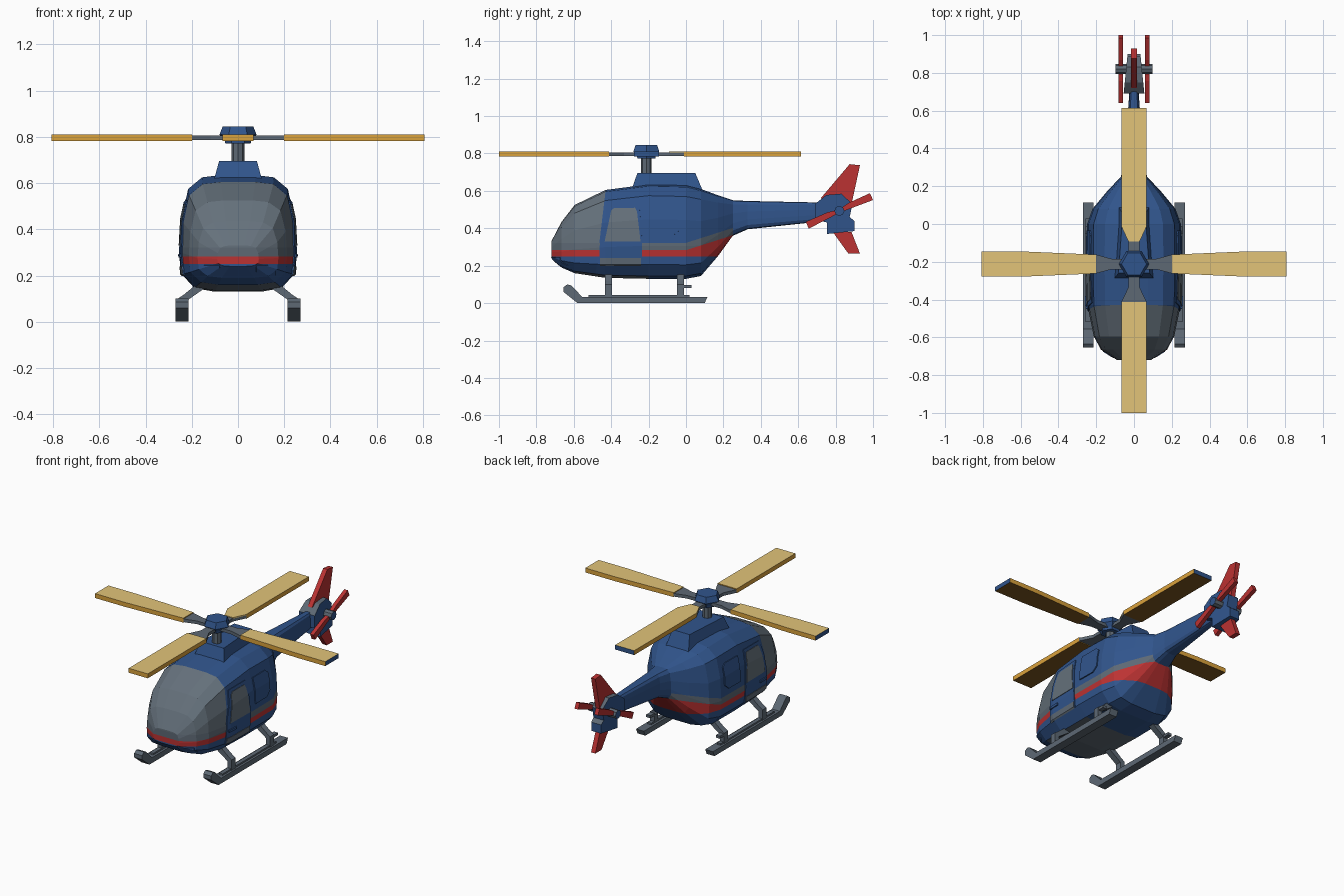
import bpy, bmesh, math
from mathutils import Vector, Matrix

if "Cube" in bpy.data.objects:
    bpy.data.objects.remove(bpy.data.objects["Cube"])


def material(name, r, g, b):
    m = bpy.data.materials.new(name)
    m.diffuse_color = (r, g, b, 1)
    m.use_nodes = True
    m.node_tree.nodes["Principled BSDF"].inputs["Base Color"].default_value = m.diffuse_color
    return m


BLUE = material("blue_paint", 0.03, 0.09, 0.262)
RED = material("red_paint", 0.50, 0.032, 0.032)
GREY = material("grey_metal", 0.11, 0.14, 0.175)
GLASS = material("grey_glass", 0.13, 0.165, 0.20)
ORANGE = material("blade_orange", 0.70, 0.36, 0.045)
TAN = material("blade_top_tan", 0.76, 0.55, 0.19)
BROWN = material("blade_underside_brown", 0.2, 0.09, 0.015)


def finish(name, bm, mats, rule=None):
    """Turn a bmesh into an object; rule(face) gives the material index."""
    if rule:
        for f in bm.faces:
            f.material_index = rule(f)
    me = bpy.data.meshes.new(name)
    bm.to_mesh(me)
    bm.free()
    for m in mats:
        me.materials.append(m)
    ob = bpy.data.objects.new(name, me)
    bpy.context.collection.objects.link(ob)
    return ob


def loft(rings):
    bm = bmesh.new()
    loops = [[bm.verts.new(p) for p in r] for r in rings]
    n = len(rings[0])
    for a, b in zip(loops, loops[1:]):
        for i in range(n):
            bm.faces.new((a[i], a[(i + 1) % n], b[(i + 1) % n], b[i]))
    bm.faces.new(loops[0])
    bm.faces.new(loops[-1][::-1])
    bmesh.ops.recalc_face_normals(bm, faces=bm.faces)
    bm.normal_update()
    return bm


PLACE = {"x": lambda a, b, c: (c, a, b), "y": lambda a, b, c: (a, c, b), "z": lambda a, b, c: (a, b, c)}


def prism(name, pts, lo, hi, axis, mats, rule=None, mirror=False):
    """Extrude a 2D outline along an axis."""
    bm = loft([[PLACE[axis](a, b, c) for a, b in pts] for c in (lo, hi)])
    ob = finish(name, bm, mats, rule)
    if mirror:
        ob.modifiers.new("mirror", "MIRROR")
    return ob


def ngon(cx, cy, r, n):
    return [(cx + r * math.cos(math.tau * i / n), cy + r * math.sin(math.tau * i / n)) for i in range(n)]


# Fuselage and tail boom: one cross-section scaled along y
SECTION = [(0.4, 0), (0.75, 0.03), (0.97, 0.15), (1, 0.35), (0.97, 0.63), (0.86, 0.88), (0.62, 0.98), (0.3, 1)]
STATIONS = [(-0.72, 0.24, 0.33, 0.09), (-0.665, 0.19, 0.435, 0.175), (-0.595, 0.16, 0.525, 0.213),
            (-0.43, 0.135, 0.605, 0.247), (-0.2, 0.13, 0.635, 0.251), (0, 0.13, 0.63, 0.248),
            (0.08, 0.145, 0.61, 0.22), (0.17, 0.25, 0.577, 0.145), (0.25, 0.36, 0.55, 0.07),
            (0.33, 0.395, 0.546, 0.05), (0.71, 0.435, 0.538, 0.024)]
rings = []
for y, zb, zt, w in STATIONS:
    half = [(u * w, y, zb + v * (zt - zb)) for u, v in SECTION]
    rings.append(half + [(-x, yy, z) for x, yy, z in reversed(half)])
skin = loft(rings)


def cut(bm, co, no, test):
    faces = [f for f in bm.faces if test(f.calc_center_median())]
    geom = set(faces)
    for f in faces:
        geom.update(f.edges)
        geom.update(f.verts)
    bmesh.ops.bisect_plane(bm, geom=list(geom), plane_co=co, plane_no=no, dist=1e-5)


SLOPE = 0.32
body = skin.copy()
cut(body, (0, 0, 0.25), (0, 0, 1), lambda c: True)
for z in (0.283, 0.322):                      # stripe edges, rising behind y = 0
    cut(body, (0, 0, z), (0, 0, 1), lambda c: c.y < 0)
    cut(body, (0, 0, z), (0, -SLOPE, 1), lambda c: 0 < c.y < 0.25)
cut(body, (0, -0.43, 0.6), (0, 1, -0.12), lambda c: c.y < -0.2)


def body_rule(f):
    c = f.calc_center_median()
    h = c.z - max(0, c.y) * SLOPE
    if f.normal.z < -0.9 and c.z < 0.17 and c.y < -0.2:
        return 2
    if c.y > 0.25 or c.z < 0.25:
        return 0
    if h < 0.283:
        return 1
    if h < 0.322:
        return 2
    return 3 if c.y < -0.43 - 0.12 * (0.6 - c.z) else 0


finish("fuselage", body, [BLUE, RED, GREY, GLASS], body_rule)


def patch(name, outline, offset, mat, front=False):
    """Plate following the skin inside a convex outline: (y, z) on both sides or (x, z) on the nose."""
    bm = skin.copy()
    if front:
        bmesh.ops.delete(bm, geom=[f for f in bm.faces if f.calc_center_median().y > -0.4], context="FACES")
    axis = "y" if front else "x"
    pts = [Vector(PLACE[axis](a, b, 0)) for a, b in outline]
    mid = sum(pts, Vector()) / len(pts)
    side = Vector((0, 1, 0)) if front else Vector((1, 0, 0))
    for p, q in zip(pts, pts[1:] + pts[:1]):
        no = (q - p).cross(side)
        if no.dot(mid - p) > 0:
            no = -no
        bmesh.ops.bisect_plane(bm, geom=bm.verts[:] + bm.edges[:] + bm.faces[:], plane_co=p,
                               plane_no=no.normalized(), clear_outer=True, dist=1e-5)
    for v in bm.verts:
        if front:
            v.co.y -= offset
        else:
            v.co.x += math.copysign(offset, v.co.x)
    ob = finish(name, bm, [mat])
    s = ob.modifiers.new("thickness", "SOLIDIFY")
    s.thickness, s.offset = 0.009, -1
    return ob


# Doors, windows and nose lamps
patch("front_doors", [(-0.465, 0.2), (-0.46, 0.34), (-0.415, 0.525), (-0.25, 0.53), (-0.235, 0.34), (-0.235, 0.2)], 0.005, BLUE)
patch("door_windows", [(-0.435, 0.33), (-0.40, 0.495), (-0.385, 0.508), (-0.272, 0.51), (-0.262, 0.49), (-0.243, 0.33)], 0.008, GLASS)
patch("door_sills", [(-0.46, 0.198), (-0.46, 0.24), (-0.24, 0.24), (-0.24, 0.198)], 0.008, GREY)
patch("door_handles", [(-0.45, 0.277), (-0.45, 0.292), (-0.38, 0.292), (-0.38, 0.277)], 0.012, BLUE)
patch("rear_windows", [(-0.185, 0.36), (-0.185, 0.52), (-0.06, 0.52), (-0.035, 0.5), (-0.035, 0.39), (-0.07, 0.36)], 0.007, BLUE)
for s in (-1, 1):
    patch("nose_lamp", [(s * 0.08, 0.2), (s * 0.165, 0.2), (s * 0.165, 0.243), (s * 0.08, 0.243)], 0.006, BLUE, True)
skin.free()

# Engine cowling on the roof
finish("engine_cowling", loft([
    [(-0.105, -0.29, 0.61), (0.105, -0.29, 0.61), (0.08, 0.09, 0.6), (-0.08, 0.09, 0.6)],
    [(-0.082, -0.26, 0.695), (0.082, -0.26, 0.695), (0.06, 0.05, 0.695), (-0.06, 0.05, 0.695)]]), [BLUE])

# Main rotor mast and hub
HUB_Y = -0.212
prism("rotor_mast", ngon(0, HUB_Y, 0.028, 8), 0.68, 0.79, "z", [GREY])
finish("rotor_hub", loft([[(x, y, z) for x, y in ngon(0, HUB_Y, r, 6)] for r, z in
                          ((0.055, 0.772), (0.058, 0.787), (0.08, 0.81), (0.066, 0.846))]), [BLUE])


# Four main blades with tapered grey roots; brown below, tan on top
def blade_rule(tip):
    def rule(f):
        if abs(f.normal.z) > 0.5:
            return 1 if f.normal.z > 0 else 3
        return 2 if tip and f.normal.x > 0.9 else 0
    return rule


for k, length in enumerate((0.808, 0.827, 0.808, 0.788)):
    w = 0.067
    wr = w if k % 2 else 0.05
    out = [(0.2, -wr), (0.6, -w), (length, -w), (length, w), (0.6, w), (0.2, wr)]
    root = [(0.03, -0.028), (0.12, -0.028), (0.2, -wr), (0.2, wr), (0.12, 0.028), (0.03, 0.028)]
    parts = [prism("main_blade", out, 0.783, 0.811, "z", [ORANGE, TAN, BLUE, BROWN], blade_rule(k != 3)),
             prism("blade_root", root, 0.786, 0.806, "z", [GREY])]
    if k == 1:
        parts.append(prism("blade_root_cover", [(0.12, -0.03), (0.2, -w), (0.2, w), (0.12, 0.03)],
                           0.804, 0.811, "z", [TAN]))
    for ob in parts:
        ob.location = (0, HUB_Y, 0)
        ob.rotation_euler.z = k * math.pi / 2

# Tail housing, tapered toward the back, with grey upper shoulders
tail = [(0.69, 0.53), (0.75, 0.578), (0.83, 0.585), (0.89, 0.53), (0.875, 0.46), (0.9, 0.44), (0.9, 0.385), (0.755, 0.37),
        (0.755, 0.43), (0.69, 0.45)]
bm = loft([[(s * (0.055 - 0.1 * (y - 0.69)), y, z) for y, z in tail] for s in (-1, 1)])
finish("tail_housing", bm, [BLUE, GREY], lambda f: 1 if f.normal.z > 0.4 else 0)

# Fins
prism("upper_fin", [(0.72, 0.56), (0.875, 0.743), (0.93, 0.737), (0.885, 0.53)], -0.015, 0.015, "x", [RED])
prism("lower_fin", [(0.785, 0.38), (0.868, 0.265), (0.93, 0.265), (0.885, 0.38)], -0.015, 0.015, "x", [RED])

# Tail rotors on both sides of one shared axle
C = Vector((0.82, 0.493))
prism("tail_rotor_axle", ngon(C.x, C.y, 0.027, 8), -0.098, 0.098, "x", [GREY, BLUE],
      lambda f: 1 if abs(f.normal.x) > 0.9 else 0)
for s in (1, -1):
    turn = Matrix.Rotation(math.radians(24), 2)
    pts = [C + turn @ Vector((s * a, b)) for a, b in ((0.015, -0.01), (0.188, -0.02), (0.188, 0.02), (0.06, 0.019), (0.015, 0.01))]
    prism("tail_rotor_blade", pts, 0.057, 0.082, "x", [RED], mirror=True)

# Landing skids with struts and a step
prism("skid", [(0.1, 0), (-0.58, 0), (-0.655, 0.06), (-0.655, 0.085), (-0.635, 0.1), (-0.615, 0.095), (-0.555, 0.034), (0.115, 0.034)],
      0.215, 0.27, "x", [GREY], mirror=True)
prism("skid_ridge", [(-0.52, 0.03), (0.02, 0.03), (0.02, 0.044), (-0.52, 0.044)], 0.23, 0.256, "x", [GREY], mirror=True)
strut = [(0.23, 0.03), (0.26, 0.03), (0.26, 0.1), (0.235, 0.117), (0.17, 0.17), (0.13, 0.155), (0.23, 0.085)]
for y in (-0.415, -0.03):
    prism("skid_strut", strut, y - 0.019, y + 0.019, "y", [GREY], mirror=True)
prism("step", [(-0.02, 0.08), (0.03, 0.08), (0.03, 0.096), (-0.02, 0.096)], 0.23, 0.258, "x", [GREY], mirror=True)
